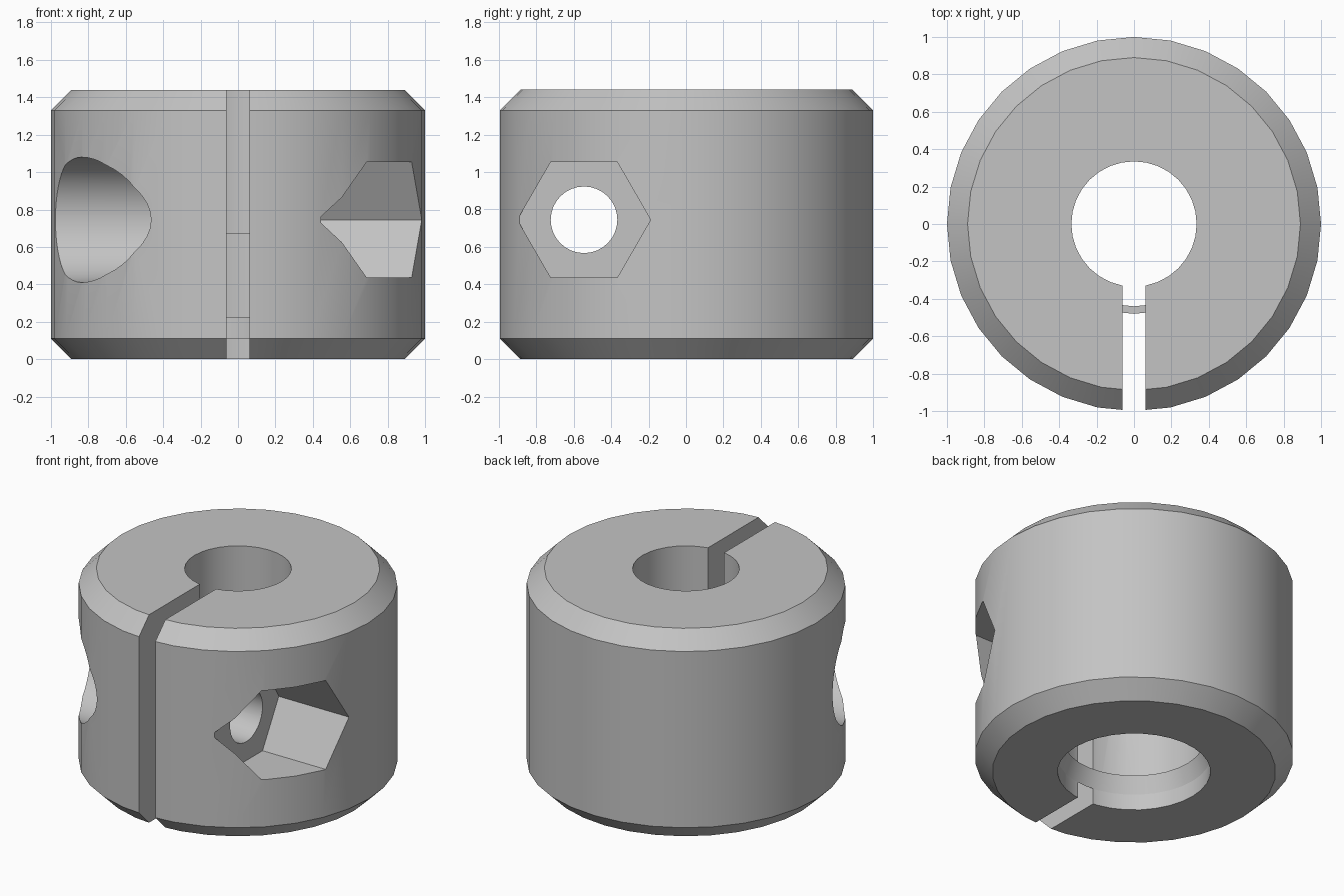
import bpy
import bmesh
from math import pi, radians
from mathutils import Matrix, Vector

old = bpy.data.objects.get("Cube")
if old:
    bpy.data.objects.remove(old, do_unlink=True)

HEIGHT, CHAMFER = 1.44, 0.11
SCREW_Y, SCREW_Z = -0.545, 0.745
SEAT_X = 0.445

steel = bpy.data.materials.new("grey steel")
steel.use_nodes = True
grey = (0.55, 0.55, 0.55, 1)
steel.diffuse_color = grey
steel.node_tree.nodes["Principled BSDF"].inputs["Base Color"].default_value = grey


def add_object(name, bm):
    bmesh.ops.recalc_face_normals(bm, faces=bm.faces)
    mesh = bpy.data.meshes.new(name)
    bm.to_mesh(mesh)
    bm.free()
    mesh.materials.append(steel)
    obj = bpy.data.objects.new(name, mesh)
    bpy.context.collection.objects.link(obj)
    return obj


def lathe(name, profile, steps=32):
    """Revolve a closed (radius, height) profile around z."""
    bm = bmesh.new()
    verts = [bm.verts.new((r, 0, z)) for r, z in profile]
    edges = [bm.edges.new((v, verts[i - 1])) for i, v in enumerate(verts)]
    bmesh.ops.spin(bm, geom=verts + edges, cent=(0, 0, 0), axis=(0, 0, 1),
                   angle=2 * pi, steps=steps, use_merge=True)
    bmesh.ops.remove_doubles(bm, verts=bm.verts, dist=0.0001)
    return add_object(name, bm)


def screw_cutter(name, radius, x0, x1, sides):
    """Prism along x on the clamp screw axis, with a corner towards y."""
    bm = bmesh.new()
    place = (Matrix.Translation(((x0 + x1) / 2, SCREW_Y, SCREW_Z))
             @ Matrix.Rotation(pi / 2, 4, "Y") @ Matrix.Rotation(pi / 2, 4, "Z"))
    bmesh.ops.create_cone(bm, cap_ends=True, segments=sides, radius1=radius,
                          radius2=radius, depth=x1 - x0, matrix=place)
    # Turn the prism so that one corner lies on the y axis
    corner = min(bm.verts, key=lambda v: v.co.y).co
    if abs(corner.z - SCREW_Z) > 0.001:
        bmesh.ops.rotate(bm, verts=bm.verts, cent=Vector((0, SCREW_Y, SCREW_Z)),
                         matrix=Matrix.Rotation(pi / sides, 3, "X"))
    return add_object(name, bm)


def slot_cutter():
    bm = bmesh.new()
    bmesh.ops.create_cube(bm, size=1, matrix=Matrix.Translation((0, -0.7, HEIGHT / 2))
                          @ Matrix.Diagonal((0.125, 1.2, 2, 1)))
    return add_object("slot_cutter", bm)


def smooth(obj):
    bpy.ops.object.select_all(action="DESELECT")
    obj.select_set(True)
    bpy.context.view_layer.objects.active = obj
    bpy.ops.object.shade_smooth_by_angle(angle=radians(25))


# Chamfered collar with a stepped bore
collar = lathe("clamp_collar", [
    (0.48, 0), (1 - CHAMFER, 0), (1, CHAMFER), (1, HEIGHT - CHAMFER),
    (1 - CHAMFER, HEIGHT), (0.335, HEIGHT), (0.335, 0.67), (0.48, 0.67)])

# Slot, screw hole, round head recess and hexagonal nut pocket
cutters = [
    slot_cutter(),
    screw_cutter("screw_hole_cutter", 0.178, -1.2, 1.2, 32),
    screw_cutter("head_recess_cutter", 0.335, -1.3, -SEAT_X, 48),
    screw_cutter("nut_pocket_cutter", 0.356, SEAT_X, 1.3, 6),
]
for cutter in cutters:
    mod = collar.modifiers.new(cutter.name, "BOOLEAN")
    mod.operation = "DIFFERENCE"
    mod.solver = "EXACT"
    mod.object = cutter

# Bake the cuts, then discard the cutters
bpy.context.view_layer.update()
cut_mesh = bpy.data.meshes.new_from_object(
    collar.evaluated_get(bpy.context.evaluated_depsgraph_get()))
collar.modifiers.clear()
collar.data = cut_mesh
for cutter in cutters:
    bpy.data.objects.remove(cutter, do_unlink=True)
smooth(collar)

# Tapered retaining lip inside the lower bore
lip = lathe("retaining_lip", [(0.48, 0.11), (0.44, 0.225), (0.48, 0.225)])
smooth(lip)
